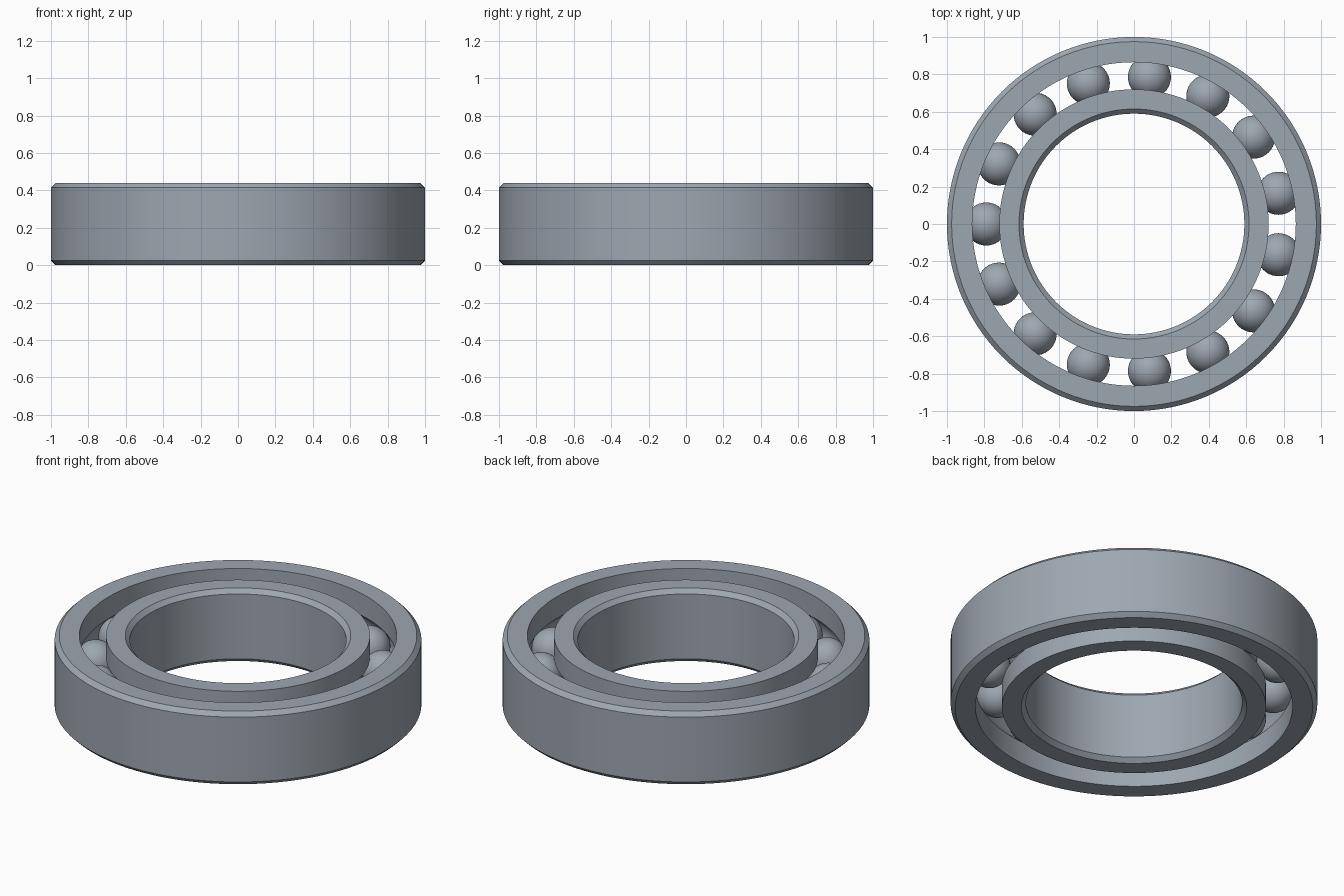
import bpy, bmesh, math
from mathutils import Matrix, Vector

cube = bpy.data.objects.get("Cube")
if cube:
    bpy.data.objects.remove(cube, do_unlink=True)

HEIGHT = 0.44
MID = HEIGHT / 2
PITCH = 0.79        # radius of the circle of ball centres
BALL_R = 0.115
BALLS = 15
CHAMFER = 0.025

steel = bpy.data.materials.new("steel grey")
colour = (0.34, 0.385, 0.435, 1)
steel.use_nodes = True
steel.diffuse_color = colour
steel.node_tree.nodes["Principled BSDF"].inputs["Base Color"].default_value = colour


def finish(name, bm, angle):
    mesh = bpy.data.meshes.new(name)
    bm.to_mesh(mesh)
    bm.free()
    mesh.materials.append(steel)
    obj = bpy.data.objects.new(name, mesh)
    bpy.context.collection.objects.link(obj)
    bpy.ops.object.select_all(action='DESELECT')
    obj.select_set(True)
    bpy.context.view_layer.objects.active = obj
    bpy.ops.object.shade_smooth_by_angle(angle=math.radians(angle))
    return obj


def ring(name, plain_r, race_r):
    """Lathe a ring: chamfered plain wall, ball groove in the race wall."""
    side = 1 if race_r > PITCH else -1
    edge_r = plain_r - side * CHAMFER
    profile = [(race_r, 0), (edge_r, 0), (plain_r, CHAMFER),
               (plain_r, HEIGHT - CHAMFER), (edge_r, HEIGHT), (race_r, HEIGHT)]
    # Groove follows the ball with a hair of clearance
    groove_r = BALL_R + 0.001
    half = math.acos(abs(race_r - PITCH) / groove_r)
    steps = 10
    for i in range(steps + 1):
        a = half - 2 * half * i / steps
        profile.append((PITCH + side * groove_r * math.cos(a), MID + groove_r * math.sin(a)))

    bm = bmesh.new()
    verts = [bm.verts.new((r, 0, z)) for r, z in profile]
    edges = [bm.edges.new((v, verts[i - 1])) for i, v in enumerate(verts)]
    bmesh.ops.spin(bm, geom=verts + edges, cent=(0, 0, 0), axis=(0, 0, 1),
                   angle=math.tau, steps=128, use_merge=True)
    bmesh.ops.remove_doubles(bm, verts=bm.verts, dist=0.00005)
    bmesh.ops.recalc_face_normals(bm, faces=bm.faces)
    return finish(name, bm, 25)


# Two races
ring("outer_ring", 1.0, 0.865)
ring("inner_ring", 0.59, 0.72)

# Balls, evenly spaced from the -x side
for i in range(BALLS):
    a = math.pi + math.tau * i / BALLS
    centre = Vector((PITCH * math.cos(a), PITCH * math.sin(a), MID))
    bm = bmesh.new()
    bmesh.ops.create_uvsphere(bm, u_segments=40, v_segments=24, radius=BALL_R)
    ball = finish(f"ball_{i + 1}", bm, 60)
    ball.matrix_world = Matrix.Translation(centre)
